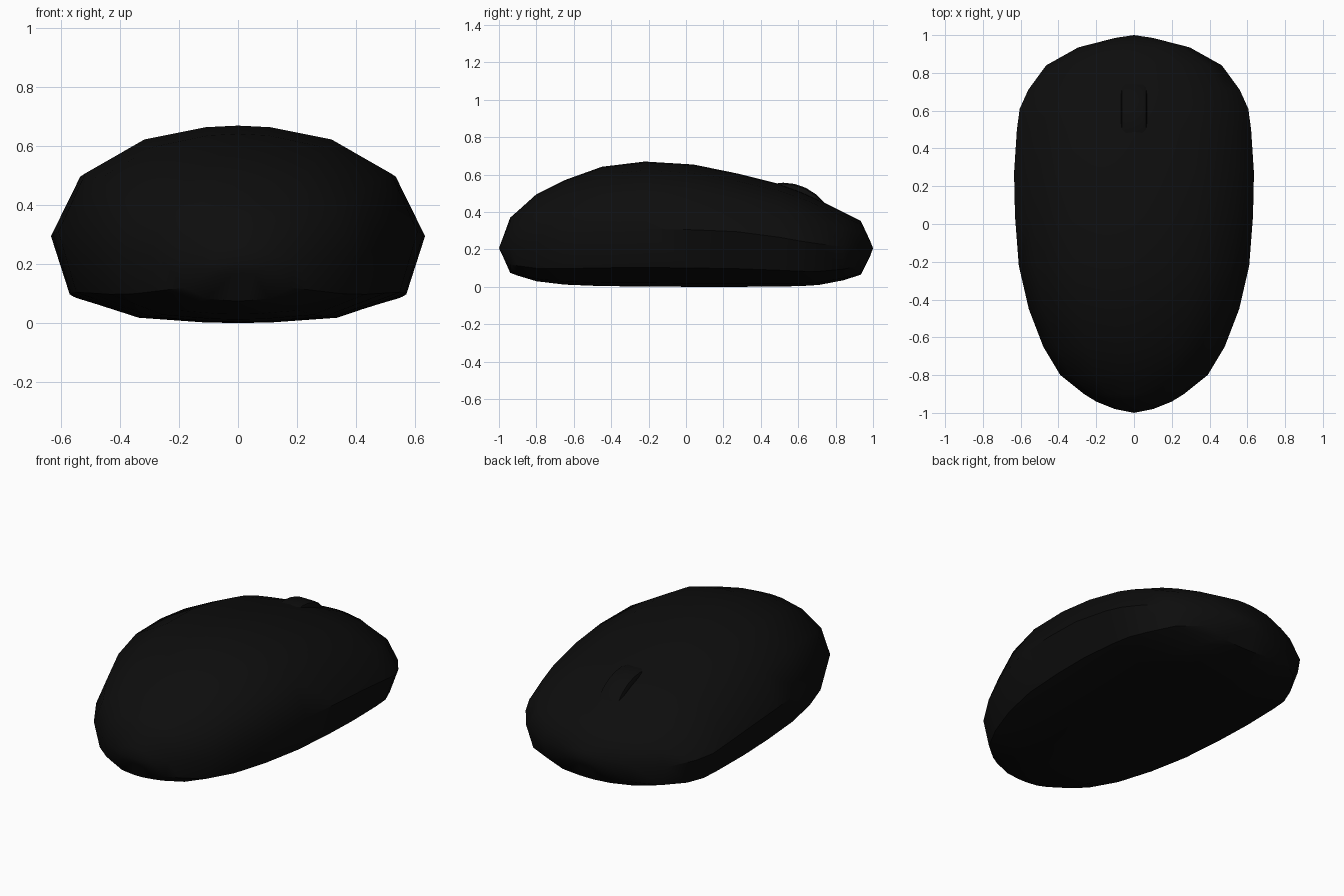
import bpy, bmesh, math
from mathutils import Matrix

if "Cube" in bpy.data.objects:
    bpy.data.objects.remove(bpy.data.objects["Cube"])

black = bpy.data.materials.new("soft_black")
black.diffuse_color = (0.004, 0.004, 0.004, 1)
black.use_nodes = True
black.node_tree.nodes["Principled BSDF"].inputs["Base Color"].default_value = black.diffuse_color


def finish(bm, name, angle):
    bmesh.ops.recalc_face_normals(bm, faces=bm.faces)
    me = bpy.data.meshes.new(name)
    bm.to_mesh(me)
    bm.free()
    me.materials.append(black)
    ob = bpy.data.objects.new(name, me)
    bpy.context.collection.objects.link(ob)
    bpy.ops.object.select_all(action='DESELECT')
    ob.select_set(True)
    bpy.context.view_layer.objects.active = ob
    bpy.ops.object.shade_smooth_by_angle(angle=math.radians(angle))
    return ob


# Body: cross-sections along y (y, half width, bottom z, widest z, top z)
stations = [
    (-0.98, 0.10, 0.165, 0.205, 0.26), (-0.94, 0.20, 0.075, 0.21, 0.37),
    (-0.90, 0.265, 0.06, 0.22, 0.405), (-0.80, 0.39, 0.03, 0.24, 0.495),
    (-0.65, 0.48, 0.012, 0.27, 0.57), (-0.45, 0.557, 0.004, 0.30, 0.642),
    (-0.22, 0.61, 0.002, 0.31, 0.67), (0.04, 0.63, 0.0, 0.305, 0.654),
    (0.27, 0.635, 0.0, 0.295, 0.607), (0.50, 0.62, 0.002, 0.265, 0.55),
    (0.61, 0.605, 0.004, 0.245, 0.51), (0.71, 0.56, 0.01, 0.23, 0.465),
    (0.84, 0.465, 0.035, 0.215, 0.40), (0.935, 0.295, 0.065, 0.21, 0.352),
    (0.985, 0.10, 0.165, 0.21, 0.245),
]
# half outline of one section, from top centre to bottom centre
half = [(0, 1), (0.18, 0.985), (0.52, 0.87), (0.85, 0.55), (1, 0),
        (0.90, -0.67), (0.53, -0.94), (0.17, -0.995), (0, -1)]
outline = half + [(-x, z) for x, z in half[-2:0:-1]]

bm = bmesh.new()
rings = []
for y, w, zb, ze, zt in stations:
    rings.append([bm.verts.new((x * w, y, ze + h * ((zt - ze) if h > 0 else (ze - zb))))
                  for x, h in outline])
n = len(outline)
for a, b in zip(rings, rings[1:]):
    for i in range(n):
        j = (i + 1) % n
        bm.faces.new((a[i], a[j], b[j], b[i]))
# rounded nose and tail close to a point
for ring, y in ((rings[0], -1), (rings[-1], 1)):
    tip = bm.verts.new((0, y, 0.207))
    for i in range(n):
        bm.faces.new((ring[i], ring[(i + 1) % n], tip))
finish(bm, "mouse_body", 40)

# Scroll wheel: only the part rising out of the body is kept
bm = bmesh.new()
bmesh.ops.create_cone(bm, cap_ends=True, segments=28, radius1=0.277, radius2=0.277, depth=0.14,
                      matrix=Matrix.Translation((0, 0.52, 0.28)) @ Matrix.Rotation(math.pi / 2, 4, 'Y'))
rim = [e for e in bm.edges if abs(e.verts[0].co.x - e.verts[1].co.x) < 0.01]
bmesh.ops.bevel(bm, geom=rim, offset=0.025, segments=2, affect='EDGES', profile=0.5)
bmesh.ops.bisect_plane(bm, geom=bm.verts[:] + bm.edges[:] + bm.faces[:],
                       plane_co=(0, 0.52, 0.52), plane_no=(0, 0.39, 1), clear_inner=True)
finish(bm, "scroll_wheel", 40)
